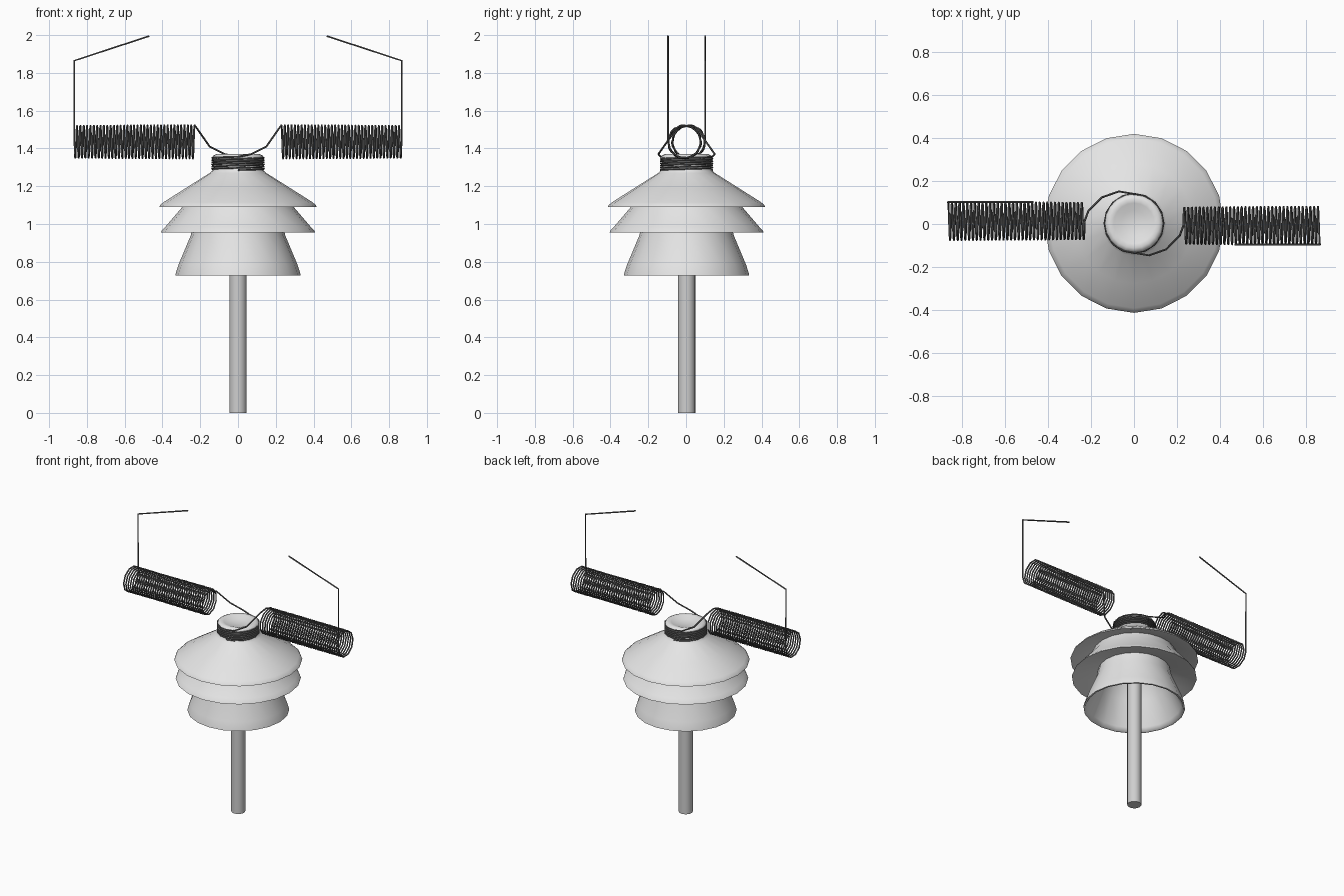
import bpy, bmesh, math
from mathutils import Vector, Matrix

if "Cube" in bpy.data.objects:
    bpy.data.objects.remove(bpy.data.objects["Cube"])


def material(name, value):
    m = bpy.data.materials.new(name)
    m.diffuse_color = (value, value, value, 1)
    m.use_nodes = True
    m.node_tree.nodes["Principled BSDF"].inputs["Base Color"].default_value = m.diffuse_color
    return m


ceramic = material("pale_grey_ceramic", 0.78)
steel = material("mid_grey_pin", 0.62)
dark = material("dark_wire_grey", 0.13)
CY = 0.003  # y of the shared axis


def finish(ob, angle):
    bpy.ops.object.select_all(action='DESELECT')
    ob.select_set(True)
    bpy.context.view_layer.objects.active = ob
    if ob.type == 'CURVE':
        bpy.ops.object.convert(target='MESH')
    bpy.ops.object.shade_smooth_by_angle(angle=math.radians(angle))


def lathe(name, profile, sides, mat, angle):
    """Revolve an (r, z) profile around the vertical axis."""
    bm = bmesh.new()
    verts = [bm.verts.new((r, 0, z)) for r, z in profile]
    edges = [bm.edges.new(p) for p in zip(verts, verts[1:])]
    bmesh.ops.spin(bm, geom=verts + edges, cent=(0, 0, 0), axis=(0, 0, 1),
                   angle=math.tau, steps=sides)
    bmesh.ops.remove_doubles(bm, verts=bm.verts, dist=1e-4)
    bmesh.ops.recalc_face_normals(bm, faces=bm.faces)
    me = bpy.data.meshes.new(name)
    bm.to_mesh(me)
    bm.free()
    ob = bpy.data.objects.new(name, me)
    ob.location.y = CY
    me.materials.append(mat)
    bpy.context.collection.objects.link(ob)
    finish(ob, angle)


def wire(name, points, radius):
    cu = bpy.data.curves.new(name, 'CURVE')
    cu.dimensions = '3D'
    cu.bevel_depth = radius
    cu.bevel_resolution = 1
    cu.use_fill_caps = True
    sp = cu.splines.new('POLY')
    sp.points.add(len(points) - 1)
    for p, co in zip(sp.points, points):
        p.co = (*co, 1)
    cu.materials.append(dark)
    ob = bpy.data.objects.new(name, cu)
    bpy.context.collection.objects.link(ob)
    finish(ob, 40)


# Insulator body: dished cap, neck and three hollow skirts with soft lips
lathe("insulator_bell", [
    (0, 1.348), (0.06, 1.352), (0.095, 1.366), (0.115, 1.37), (0.132, 1.362),
    (0.137, 1.35), (0.131, 1.335), (0.13, 1.29),
    (0.15, 1.27), (0.28, 1.188), (0.395, 1.115), (0.412, 1.10), (0.417, 1.09),
    (0.40, 1.092), (0.27, 1.14),                    # under the top skirt
    (0.295, 1.09), (0.385, 0.985), (0.403, 0.966), (0.408, 0.956),
    (0.39, 0.96), (0.235, 1.01),                    # under the middle skirt
    (0.25, 0.94), (0.315, 0.785), (0.328, 0.745), (0.332, 0.728),
    (0.32, 0.728), (0.305, 0.755), (0.23, 0.92), (0.19, 1.03),
    (0.12, 1.10), (0, 1.11)], 20, ceramic, 75)

# Support pin
lathe("support_pin", [(0, 0), (0.046, 0), (0.046, 1.11), (0, 1.11)],
      20, steel, 35)

# One wire on the left: outer tail, coil, lead, and wrap around the neck
cy, cz, r, x0, x1 = 0.014, 1.435, 0.088, -0.23, -0.866
turns, n = 35.75, 358
coil = []
for i in range(n + 1):
    t = math.tau * turns * i / n
    coil.append(Vector((x0 + (x1 - x0) * i / n,
                        cy - r * math.sin(t), cz + r * math.cos(t))))
tail = [Vector((-0.866, 0.102, 1.865)), Vector((-0.47, 0.102, 1.995))]
lead = [Vector(p) for p in ((-0.07, 0.152, 1.37), (-0.15, 0.124, 1.41),
                            (-0.213, 0.06, 1.50))]
wrap = []
wraps, seg = 3.0, 16
for i in range(int(wraps * seg) + 1):
    a = math.pi / 2 - math.tau * i / seg
    wrap.append(Vector((0.137 * math.cos(a), CY + 0.137 * math.sin(a),
                        1.356 - 0.07 * i / (wraps * seg))))
half = list(reversed(wrap)) + lead + coil + tail

# The right wire is the left one turned half way round
turn = (Matrix.Translation((0, CY, 0)) @ Matrix.Rotation(math.pi, 4, 'Z')
        @ Matrix.Translation((0, -CY, 0)))
wire("left_coil_wire", half, 0.005)
wire("right_coil_wire", [turn @ p for p in half], 0.005)
